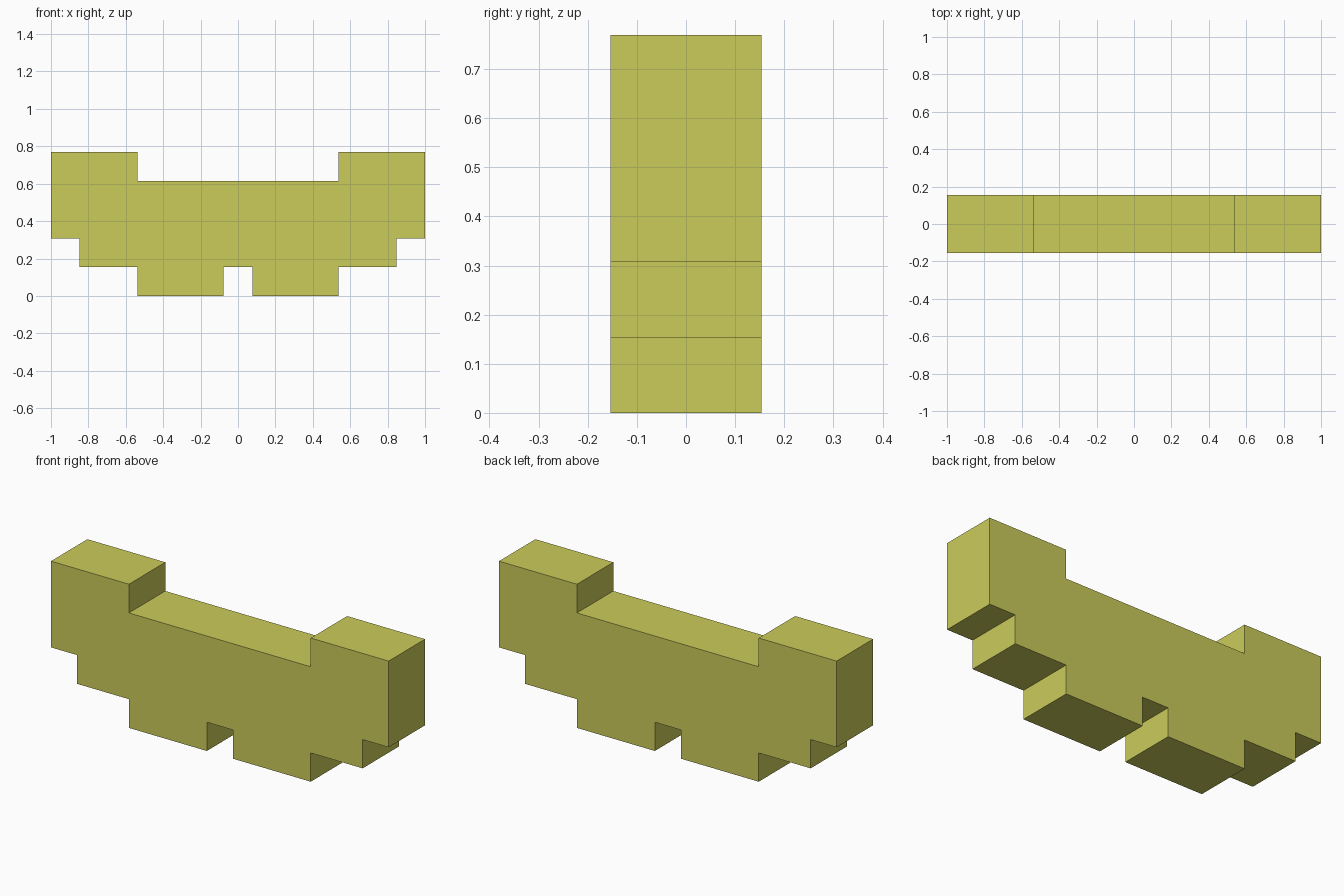
import bpy
import bmesh

if "Cube" in bpy.data.objects:
    bpy.data.objects.remove(bpy.data.objects["Cube"])

UNIT = 2 / 13        # the stepped outline sits on a 13-unit-wide grid
HALF_DEPTH = UNIT

# Flat yellow-olive colour
yellow = bpy.data.materials.new("olive yellow")
yellow.diffuse_color = (0.60, 0.60, 0.105, 1)
yellow.use_nodes = True
yellow.node_tree.nodes["Principled BSDF"].inputs["Base Color"].default_value = yellow.diffuse_color

# Right half of the stepped outline, from the bottom notch up to the top recess
right = [(0.5, 1), (0.5, 0), (3.5, 0), (3.5, 1), (5.5, 1), (5.5, 2),
         (6.5, 2), (6.5, 5), (3.5, 5), (3.5, 4)]
outline = right + [(-x, z) for x, z in reversed(right)]

# Stepped body: the mirrored outline extruded from front to back
bm = bmesh.new()
face = bm.faces.new([bm.verts.new((x * UNIT, -HALF_DEPTH, z * UNIT)) for x, z in outline])
extruded = bmesh.ops.extrude_face_region(bm, geom=[face], use_keep_orig=True)
back = [g for g in extruded["geom"] if isinstance(g, bmesh.types.BMVert)]
bmesh.ops.translate(bm, verts=back, vec=(0, 2 * HALF_DEPTH, 0))
bmesh.ops.recalc_face_normals(bm, faces=bm.faces[:])

mesh = bpy.data.meshes.new("stepped_body")
bm.to_mesh(mesh)
bm.free()
mesh.materials.append(yellow)
body = bpy.data.objects.new("stepped_body", mesh)
bpy.context.collection.objects.link(body)
